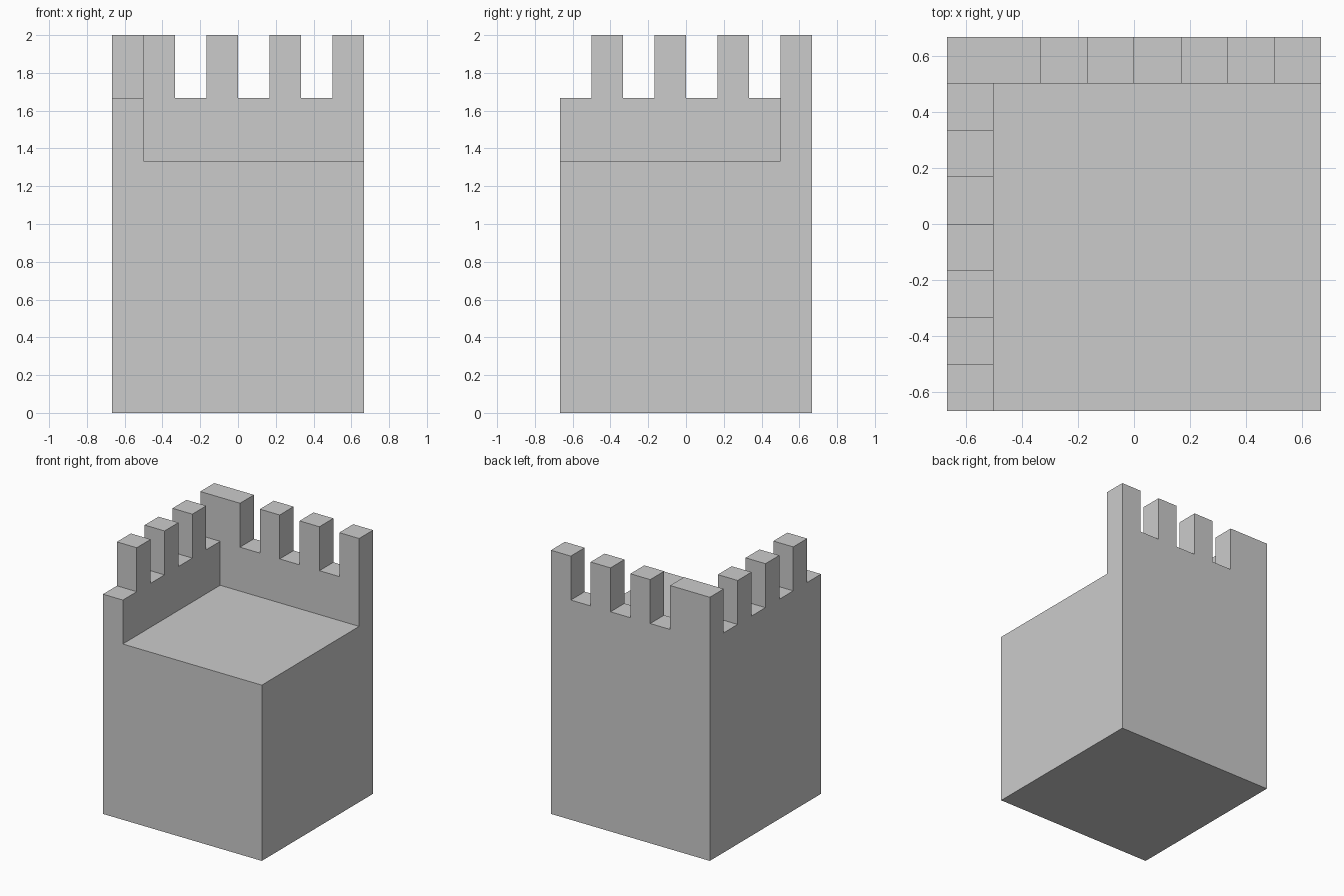
import bpy, bmesh
from mathutils import Matrix, Vector

if "Cube" in bpy.data.objects:
    bpy.data.objects.remove(bpy.data.objects["Cube"])

U = 1 / 6  # one merlon width; all sizes are multiples of it


def boxes(name, bounds):
    """One mesh of boxes, each given as min and max corner in units of U."""
    bm = bmesh.new()
    for lo, hi in bounds:
        lo, hi = Vector(lo) * U, Vector(hi) * U
        m = Matrix.Translation((lo + hi) / 2) @ Matrix.Diagonal((*(hi - lo), 1))
        bmesh.ops.create_cube(bm, size=1, matrix=m)
    mesh = bpy.data.meshes.new(name)
    bm.to_mesh(mesh)
    bm.free()
    ob = bpy.data.objects.new(name, mesh)
    bpy.context.collection.objects.link(ob)
    return ob


# Solid tower block
tower = boxes("corner_tower", [((-4, -4, 0), (4, 4, 12))])

# Open roof deck, leaving walls on the left and back
deck = boxes("roof_deck_cutter", [((-3, -5, 8), (5, 3, 13))])

# Gaps between merlons: back wall, left wall, and the low front end
gaps = [((x, 2.5, 10), (x + 1, 5, 13)) for x in (-2, 0, 2)]
gaps += [((-5, y, 10), (-2.5, y + 1, 13)) for y in (-2, 0, 2)]
gaps += [((-5, -5, 10), (-2.5, -3, 13))]
crenels = boxes("crenel_cutter", gaps)

# Carve the tower and bake the result
for cutter in (deck, crenels):
    cutter.hide_render = True
    mod = tower.modifiers.new(cutter.name, 'BOOLEAN')
    mod.operation = 'DIFFERENCE'
    mod.solver = 'EXACT'
    mod.object = cutter
bpy.context.view_layer.objects.active = tower
for mod in list(tower.modifiers):
    bpy.ops.object.modifier_apply(modifier=mod.name)
for cutter in (deck, crenels):
    bpy.data.objects.remove(cutter)
